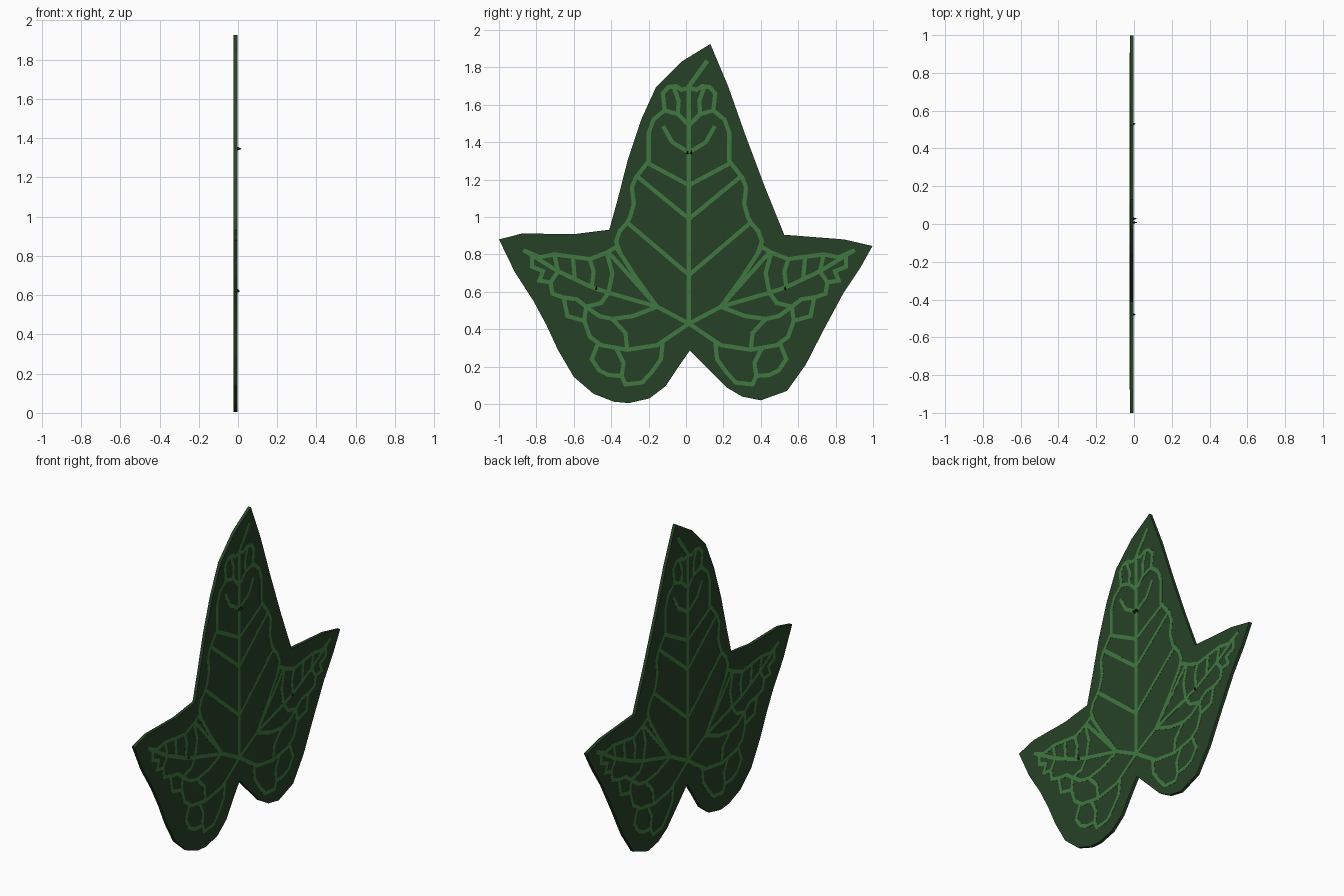
import bpy, bmesh
from mathutils import Vector

X0, X1 = -0.022, -0.003      # slab back and front faces
C = 0.016                    # y of the leaf's mirror axis


def material(name, rgb):
    m = bpy.data.materials.new(name)
    m.diffuse_color = (*rgb, 1)
    return m


def finish(bm, name, mat):
    bmesh.ops.recalc_face_normals(bm, faces=bm.faces)
    me = bpy.data.meshes.new(name)
    bm.to_mesh(me)
    bm.free()
    ob = bpy.data.objects.new(name, me)
    bpy.context.collection.objects.link(ob)
    me.materials.append(mat)
    return ob


def vein(bm, pts, width):
    """Mitred flat ribbon along (y, z) points, running through the slab."""
    p = [Vector(q) for q in pts]
    rings = []
    for i, q in enumerate(p):
        a = (q - p[i - 1]).normalized() if i else (p[1] - q).normalized()
        b = (p[i + 1] - q).normalized() if i < len(p) - 1 else a
        t = (a + b).normalized()
        n = Vector((-t.y, t.x)) * width / 2 / max(0.6, t.dot(a))
        if i == 0:
            q = q - t * width * 0.3
        if i == len(p) - 1:
            q = q + t * width * 0.3
        rings.append([bm.verts.new((x, *(q + n * s))) for x, s in
                      ((X0 - 0.001, -1), (X0 - 0.001, 1), (X1 + 0.001, 1), (X1 + 0.001, -1))])
    for r, s in zip(rings, rings[1:]):
        for k in range(4):
            bm.faces.new((r[k], r[k - 1], s[k - 1], s[k]))
    bm.faces.new(rings[0])
    bm.faces.new(rings[-1])


leaf_green = material("leaf_green", (0.02, 0.053, 0.02))
vein_green = material("vein_green", (0.052, 0.19, 0.05))
dark_green = material("dark_green", (0.006, 0.012, 0.006))

# Leaf blade: clockwise outline from the tip
outline = [(.13, 1.925), (.225, 1.70), (.315, 1.445), (.42, 1.165), (.525, .905), (.845, .88),
           (.997, .845), (.93, .725), (.84, .59), (.735, .395), (.64, .21), (.54, .07), (.40, .02),
           (.30, .04), (.215, .09), (.12, .185), (.02, .285), (-.04, .20), (-.11, .095),
           (-.195, .03), (-.305, .005), (-.385, .012), (-.495, .055), (-.60, .145), (-.685, .29),
           (-.745, .42), (-.815, .55), (-.915, .705), (-1.0, .88), (-.875, .912), (-.60, .908),
           (-.41, .932), (-.365, 1.095), (-.31, 1.31), (-.24, 1.52), (-.16, 1.695), (-.025, 1.83)]
bm = bmesh.new()
face = bm.faces.new([bm.verts.new((X0, y, z)) for y, z in outline])
ext = bmesh.ops.extrude_face_region(bm, geom=[face], use_keep_orig=True)
bmesh.ops.translate(bm, vec=(X1 - X0, 0, 0),
                    verts=[v for v in ext["geom"] if isinstance(v, bmesh.types.BMVert)])
bmesh.ops.triangulate(bm, faces=[f for f in bm.faces if len(f.verts) > 4])
finish(bm, "leaf_blade", leaf_green)

# Midrib with its bent tip
bm = bmesh.new()
vein(bm, [(C, .43), (C, 1.70), (.11, 1.83)], .024)
finish(bm, "midrib", vein_green)

# Side veins of one half, as (distance from axis, height)
upper_lobe = [
    [(0, .69), (.33, .97)], [(0, .99), (.275, 1.215)], [(0, 1.17), (.215, 1.285)],
    [(0, 1.345), (.09, 1.40), (.135, 1.48)], [(0, 1.49), (.06, 1.55), (.13, 1.57)],
    [(.06, 1.55), (.055, 1.62), (.08, 1.69)],
    [(0, 1.69), (.04, 1.68), (.07, 1.70), (.11, 1.695), (.14, 1.66), (.13, 1.57), (.19, 1.52),
     (.215, 1.45), (.215, 1.30), (.285, 1.21), (.305, 1.16), (.295, 1.07), (.315, 1.00),
     (.33, .97), (.37, .925), (.39, .87), (.365, .80)]]
side_lobe = [
    [(0, .43), (.17, .52), (.43, .595), (.52, .625), (.70, .71), (.88, .82)],
    [(.17, .52), (.28, .67), (.39, .84)], [(.17, .52), (.42, .80), (.44, .81)],
    [(.43, .595), (.41, .70), (.44, .81)], [(.52, .625), (.51, .71), (.53, .77)],
    [(.61, .665), (.62, .78)], [(.70, .71), (.72, .80)],
    [(.39, .84), (.44, .81), (.53, .775), (.64, .79), (.72, .80), (.80, .785), (.88, .82)],
    [(.84, .79), (.84, .735), (.78, .71), (.80, .66), (.74, .65), (.73, .59), (.67, .57),
     (.65, .47), (.56, .445)],
    [(.70, .71), (.74, .65)], [(.43, .595), (.47, .54), (.55, .52), (.60, .56), (.67, .57)]]
lower_lobe = [
    [(.17, .52), (.30, .47), (.41, .455), (.48, .47), (.55, .52)],
    [(0, .43), (.17, .315), (.33, .29), (.47, .315), (.53, .36), (.56, .445), (.55, .52)],
    [(.33, .29), (.34, .38), (.41, .455)],
    [(.14, .335), (.15, .24), (.20, .17), (.25, .115), (.34, .105), (.36, .15), (.43, .155),
     (.48, .18), (.52, .24), (.49, .315)],
    [(.39, .30), (.35, .22), (.36, .15)]]
for name, group in (("upper_lobe", upper_lobe), ("side_lobe", side_lobe), ("lower_lobe", lower_lobe)):
    for side, s in (("left", -1), ("right", 1)):
        bm = bmesh.new()
        for path in group:
            vein(bm, [(C + s * d, z) for d, z in path], .022)
        finish(bm, f"{name}_veins_{side}", vein_green)

# Tiny nibs at vein junctions
bm = bmesh.new()
for y, z, top in ((.008, 1.345, .02), (.028, 1.345, .02), (.53, .62, .01), (-.48, .62, .01)):
    ring = [bm.verts.new((X1, y + a, z + b)) for a, b in ((-.006, -.008), (.006, -.008), (0, .012))]
    tip = bm.verts.new((top, y, z))
    bm.faces.new(ring)
    for k in range(3):
        bm.faces.new((ring[k - 1], ring[k], tip))
finish(bm, "vein_nibs", dark_green)
